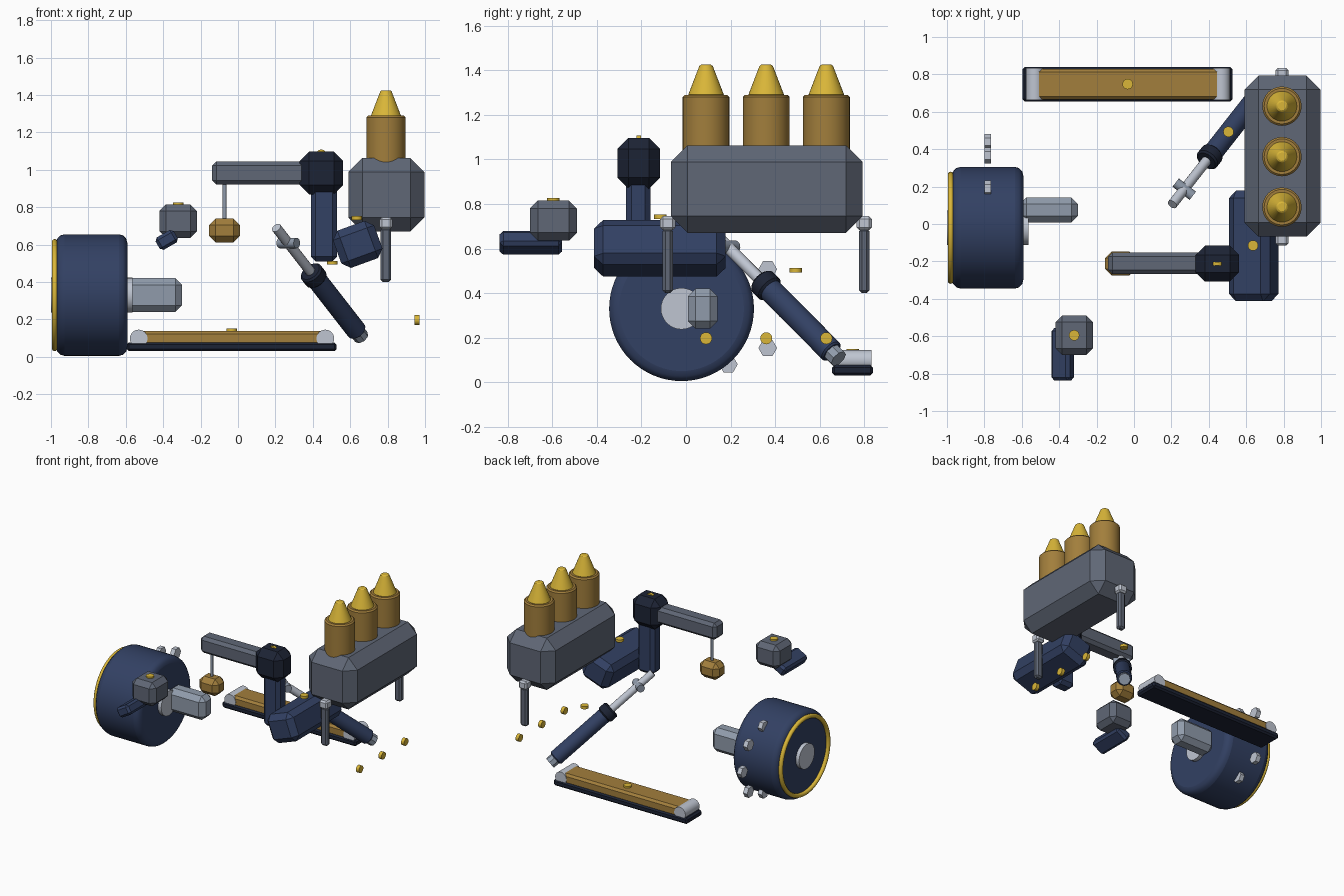
import bpy, bmesh, math
from mathutils import Vector, Matrix

if "Cube" in bpy.data.objects:
    bpy.data.objects.remove(bpy.data.objects["Cube"])

def mat(name, c):
    m = bpy.data.materials.new(name)
    m.diffuse_color = (*c, 1)
    m.use_nodes = True
    m.node_tree.nodes["Principled BSDF"].inputs["Base Color"].default_value = m.diffuse_color
    return m

NAVY = mat("navy", (0.032, 0.052, 0.125))
DARK = mat("dark", (0.012, 0.017, 0.035))
GREY = mat("slate", (0.115, 0.135, 0.18))
MID = mat("steel", (0.28, 0.33, 0.41))
LIGHT = mat("silver", (0.52, 0.56, 0.64))
BRASS = mat("brass", (0.36, 0.21, 0.045))
GOLD = mat("gold", (0.7, 0.47, 0.04))

def finish(name, bm, m, bevel=0, segs=1, smooth=False):
    me = bpy.data.meshes.new(name)
    bm.to_mesh(me)
    bm.free()
    ob = bpy.data.objects.new(name, me)
    bpy.context.collection.objects.link(ob)
    me.materials.append(m)
    if bevel:
        b = ob.modifiers.new("bevel", 'BEVEL')
        b.width, b.segments = bevel, segs
        b.limit_method, b.angle_limit = 'ANGLE', math.radians(40)
    if smooth:
        bpy.ops.object.select_all(action='DESELECT')
        ob.select_set(True)
        bpy.context.view_layer.objects.active = ob
        bpy.ops.object.shade_smooth_by_angle(angle=math.radians(35))
    return ob

def box(name, lo, hi, m, bevel=0.02, tilt=0):
    """Box between two corners; tilt turns it about its own y axis (degrees)."""
    lo, hi = Vector(lo), Vector(hi)
    bm = bmesh.new()
    bmesh.ops.create_cube(bm, size=1)
    bmesh.ops.scale(bm, vec=hi - lo, verts=bm.verts)
    ob = finish(name, bm, m, bevel)
    ob.location = (lo + hi) / 2
    ob.rotation_euler.y = math.radians(-tilt)
    return ob

def rod(name, a, b, r, m, r2=None, sides=32, bevel=0, segs=1, smooth=True):
    """Cylinder or cone from point a to point b."""
    a, b = Vector(a), Vector(b)
    d = b - a
    bm = bmesh.new()
    bmesh.ops.create_cone(bm, cap_ends=True, segments=sides, radius1=r,
                          radius2=r if r2 is None else r2, depth=d.length)
    rot = Vector((0, 0, 1)).rotation_difference(d).to_matrix().to_4x4()
    bmesh.ops.transform(bm, matrix=rot, verts=bm.verts)
    ob = finish(name, bm, m, bevel, segs, smooth)
    ob.location = (a + b) / 2
    return ob

def stud(name, p, axis=(0, 0, 1), r=0.028, t=0.02):
    p, h = Vector(p), Vector(axis) * t / 2
    return rod(name, p - h, p + h, r, GOLD, sides=20)

# wheel drum with rim, hub and axle block
cy, cz = -0.02, 0.33
rod("drum", (-0.972, cy, cz), (-0.592, cy, cz), 0.325, NAVY, sides=64, bevel=0.045, segs=3)
bpy.ops.mesh.primitive_torus_add(major_radius=0.284, minor_radius=0.016, major_segments=64,
                                 minor_segments=10, location=(-0.98, cy, cz),
                                 rotation=(0, math.pi / 2, 0))
rim = bpy.context.object
rim.name = "drum_rim"
rim.data.materials.append(GOLD)
bpy.ops.object.shade_smooth()
rod("drum_hub", (-1.0, cy, cz), (-0.565, cy, cz), 0.093, LIGHT)
box("axle_block", (-0.61, 0.008, 0.24), (-0.30, 0.142, 0.42), MID, 0.035)

# ring of hex bolts
for i in range(8):
    a = i * math.pi / 4
    y, z = 0.19 + 0.25 * math.cos(a), 0.33 + 0.25 * math.sin(a)
    bolt = rod(f"drum_bolt_{i}", (-0.798, y, z), (-0.764, y, z), 0.042, LIGHT, sides=6, smooth=False)
    bolt.rotation_euler.x = math.pi / 6 if abs(
        max(abs(v.co.y) for v in bolt.data.vertices) - 0.042) > 0.002 else 0

# base rail
box("rail_base", (-0.595, 0.655, 0.03), (0.527, 0.84, 0.077), DARK, 0.012)
box("rail_beam", (-0.53, 0.665, 0.06), (0.465, 0.83, 0.138), BRASS, 0.016)
for s, x in (("left", -0.531), ("right", 0.467)):
    rod(f"rail_roller_{s}", (x, 0.662, 0.098), (x, 0.833, 0.098), 0.047, LIGHT)
stud("rail_stud", (-0.034, 0.748, 0.14))

# small floating block with tilted foot
box("small_block", (-0.42, -0.70, 0.636), (-0.22, -0.49, 0.815), GREY, 0.035)
stud("small_block_stud", (-0.32, -0.595, 0.816))
box("small_block_foot", (-0.437, -0.836, 0.587), (-0.325, -0.557, 0.663), NAVY, 0.016, 30)

# crane: post, head, arm, cable and weight
box("crane_post", (0.39, -0.27, 0.51), (0.53, -0.16, 0.95), NAVY, 0.025)
box("crane_head", (0.33, -0.308, 0.868), (0.562, -0.116, 1.097), DARK, 0.05)
stud("crane_head_stud", (0.445, -0.212, 1.078), (0, 1, 0), 0.03)
box("crane_arm", (-0.138, -0.268, 0.92), (0.38, -0.152, 1.045), GREY, 0.022)
rod("crane_cable", (-0.072, -0.21, 0.72), (-0.072, -0.21, 0.95), 0.01, MID, sides=12)
box("crane_weight", (-0.154, -0.275, 0.612), (0.01, -0.147, 0.74), BRASS, 0.035)

# tilted engine block
box("engine_block", (0.523, -0.413, 0.495), (0.757, 0.178, 0.707), NAVY, 0.04, 20)
stud("engine_stud", (0.636, -0.115, 0.742))

# tank with three capped canisters
box("tank", (0.59, -0.068, 0.67), (0.997, 0.793, 1.063), GREY, 0.075)
for i in range(3):
    y = 0.09 + 0.27 * i
    rod(f"canister_{i}", (0.791, y, 1.0), (0.791, y, 1.29), 0.105, BRASS, bevel=0.01)
    rod(f"canister_nose_{i}", (0.791, y, 1.285), (0.791, y, 1.425), 0.082, GOLD, 0.028, bevel=0.006)
    stud(f"side_stud_{i}", (0.957, y, 0.197), (1, 0, 0), 0.027, 0.025)

# tank hangers at both ends
for s, y in (("front", -0.082), ("back", 0.80)):
    box(f"hanger_cap_{s}", (0.757, y - 0.034, 0.682), (0.825, y + 0.034, 0.745), LIGHT, 0.012)
    box(f"hanger_leg_{s}", (0.763, y - 0.023, 0.40), (0.819, y + 0.023, 0.69), GREY, 0.012)

# diagonal piston
p0, p1 = Vector((0.205, 0.105, 0.69)), Vector((0.66, 0.685, 0.105))
at = lambda t: p0.lerp(p1, t)
rod("piston_rod", at(0), at(0.5), 0.027, LIGHT, sides=16)
rod("piston_collar", at(0.40), at(0.475), 0.064, DARK, bevel=0.01)
rod("piston_tube", at(0.43), at(0.95), 0.054, NAVY, bevel=0.008)
rod("piston_foot", at(0.93), at(1.0), 0.042, MID, sides=8, smooth=False)
side = Vector((0.79, -0.61, 0)) * 0.058
rod("piston_pin", at(0.14) - side, at(0.14) + side, 0.028, MID, sides=16)
stud("piston_stud", (0.505, 0.493, 0.503))
